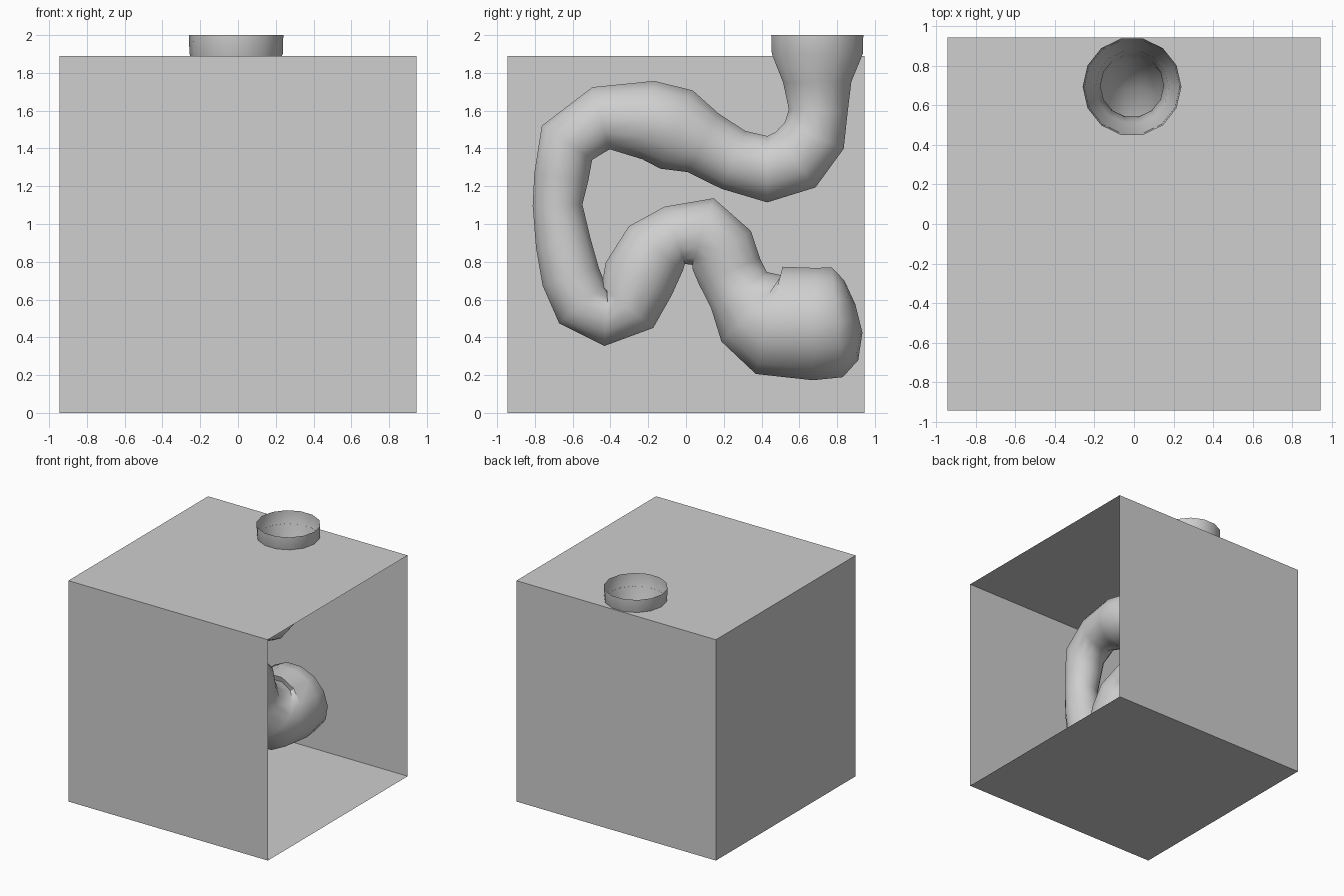
import bpy
import bmesh
import math
from mathutils import Vector

HALF = 0.945          # half the width of the box
HEIGHT = 1.89         # height of the box
SIDES = 14            # sides of the tube
TUBE_X = -0.01        # sideways position of the tube
MOUTH_Y = 0.695       # depth position of the tube mouth

default_cube = bpy.data.objects.get("Cube")
if default_cube:
    bpy.data.objects.remove(default_cube, do_unlink=True)


def make_material(name, colour):
    material = bpy.data.materials.new(name)
    material.use_nodes = True
    material.diffuse_color = colour
    material.node_tree.nodes["Principled BSDF"].inputs["Base Color"].default_value = colour
    return material


def make_object(name, bm, material):
    mesh = bpy.data.meshes.new(name)
    bm.to_mesh(mesh)
    bm.free()
    mesh.materials.append(material)
    obj = bpy.data.objects.new(name, mesh)
    bpy.context.collection.objects.link(obj)
    return obj


def add_ring(bm, centre, radius, direction):
    """Circle of vertices square to a direction in the side plane."""
    across = Vector((1, 0, 0))
    upward = across.cross(direction).normalized()
    angles = [math.tau * i / SIDES for i in range(SIDES)]
    return [bm.verts.new(centre + radius * (across * math.cos(a) + upward * math.sin(a)))
            for a in angles]


def loft(bm, rings):
    for lower, upper in zip(rings, rings[1:]):
        for i in range(SIDES):
            j = (i + 1) % SIDES
            bm.faces.new((lower[i], lower[j], upper[j], upper[i]))


grey = make_material("plain grey", (0.62, 0.62, 0.62, 1))

# Box walls and floor, with the +x side left open
bm = bmesh.new()
corners = [(-HALF, -HALF), (HALF, -HALF), (HALF, HALF), (-HALF, HALF)]
floor = [bm.verts.new((x, y, 0)) for x, y in corners]
roof = [bm.verts.new((x, y, HEIGHT)) for x, y in corners]
bm.faces.new(floor[::-1])
for i in (0, 2, 3):
    j = (i + 1) % 4
    bm.faces.new((floor[i], floor[j], roof[j], roof[i]))
make_object("box_walls", bm, grey)

# Box roof, with a round hole for the tube
bm = bmesh.new()
outline = [bm.verts.new((x, y, HEIGHT)) for x, y in corners]
hole = add_ring(bm, Vector((TUBE_X, MOUTH_Y, HEIGHT)), 0.242, Vector((0, 0, -1)))
edges = []
for loop in (outline, hole):
    for i, vert in enumerate(loop):
        edges.append(bm.edges.new((vert, loop[(i + 1) % len(loop)])))
bmesh.ops.triangle_fill(bm, edges=edges, use_beauty=True, normal=(0, 0, 1))
bmesh.ops.recalc_face_normals(bm, faces=bm.faces[:])
for face in bm.faces:
    if face.normal.z < 0:
        face.normal_flip()
make_object("box_roof", bm, grey)

# Winding tube: depth, height and radius along its path
path = [
    # collar, neck and first bend
    (MOUTH_Y, 2, .25), (MOUTH_Y, 1.9, .247), (MOUTH_Y, 1.75, .185), (.7, 1.6, .16),
    (.68, 1.47, .175), (.58, 1.34, .185), (.43, 1.29, .18), (.25, 1.34, .17),
    # upper run and left bend
    (.09, 1.43, .18), (-.05, 1.5, .23), (-.2, 1.55, .215), (-.45, 1.56, .175),
    (-.63, 1.43, .165), (-.66, 1.25, .148), (-.68, 1.1, .135), (-.65, .9, .15),
    # lower bend and hump
    (-.61, .72, .16), (-.55, .58, .165), (-.42, .5, .15), (-.31, .56, .18),
    (-.25, .71, .2), (-.16, .87, .19), (-.06, .94, .165), (.09, .96, .19),
    (.19, .86, .19), (.23, .75, .18), (.28, .65, .18),
    # wide closed end
    (.36, .55, .25), (.44, .49, .3), (.68, .47, .305), (.8, .48, .3),
    (.875, .49, .22), (.915, .5, .08),
]
bm = bmesh.new()
centres = [Vector((TUBE_X, y, z)) for y, z, r in path]
rings = []
for i, centre in enumerate(centres):
    before = centres[max(i - 1, 0)]
    after = centres[min(i + 1, len(centres) - 1)]
    rings.append(add_ring(bm, centre, path[i][2], after - before))
loft(bm, rings)
bm.faces.new(rings[-1])
bmesh.ops.recalc_face_normals(bm, faces=bm.faces[:])
tube = make_object("winding_tube", bm, grey)

# Smooth the tube
bpy.ops.object.select_all(action="DESELECT")
tube.select_set(True)
bpy.context.view_layer.objects.active = tube
bpy.ops.object.shade_smooth_by_angle(angle=math.radians(50))
